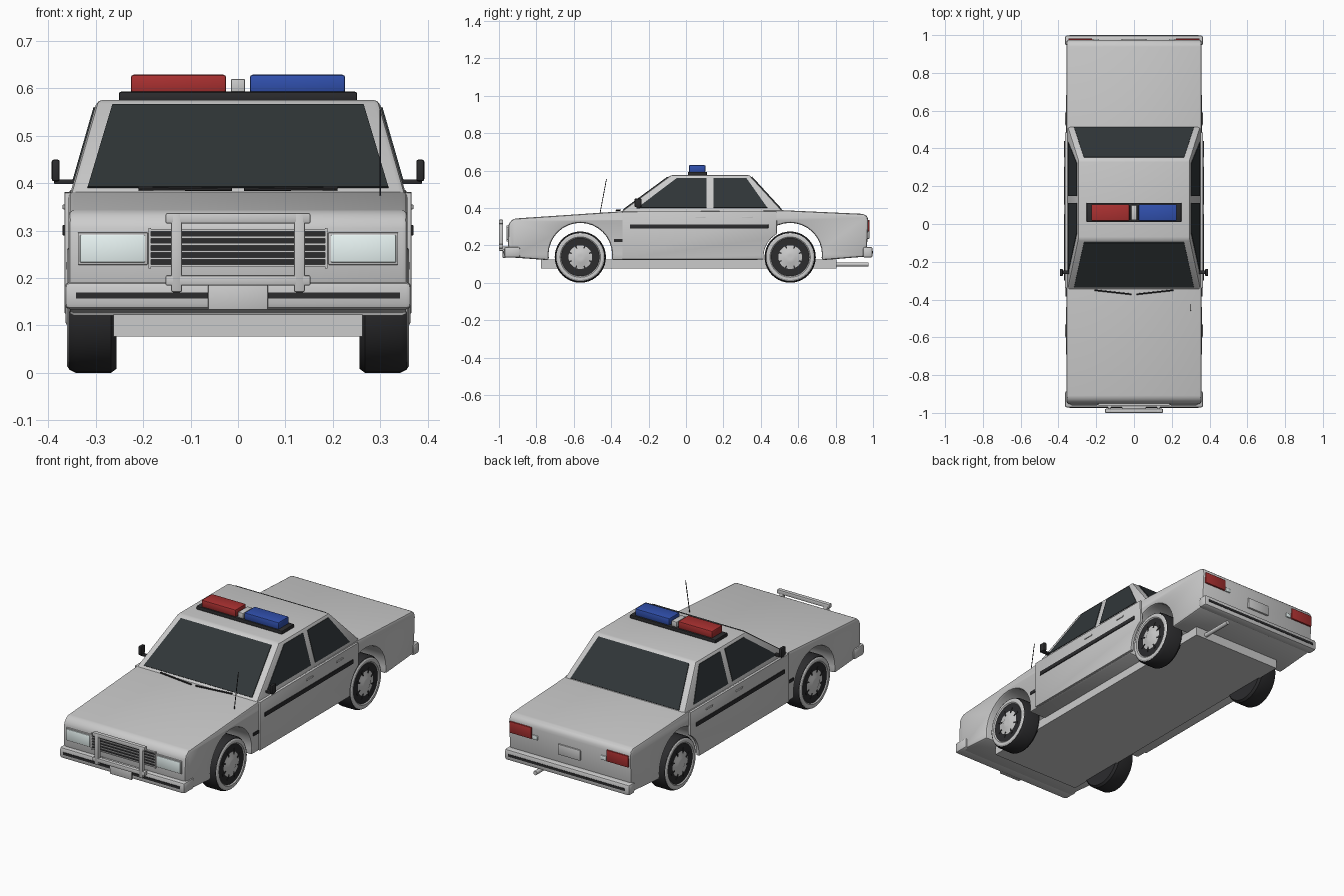
import bpy, bmesh
from math import sin, cos, pi, radians
from mathutils import Vector

if "Cube" in bpy.data.objects:
    bpy.data.objects.remove(bpy.data.objects["Cube"])


def colour(name, r, g, b):
    m = bpy.data.materials.new(name)
    m.diffuse_color = (r, g, b, 1)
    m.use_nodes = True
    m.node_tree.nodes["Principled BSDF"].inputs["Base Color"].default_value = m.diffuse_color
    return m


BLACK = colour("black_trim", 0.025, 0.025, 0.027)
GLASS = colour("dark_glass", 0.03, 0.037, 0.04)
RED = colour("red_lens", 0.4, 0.03, 0.03)
BLUE = colour("blue_lens", 0.03, 0.08, 0.42)
CLEAR = colour("clear_lens", 0.82, 0.92, 0.91)


def finish(name, bm, mat=None, bevel=0.0, seg=2):
    bmesh.ops.recalc_face_normals(bm, faces=bm.faces)
    if bevel:
        sharp = [e for e in bm.edges if len(e.link_faces) == 2 and e.calc_face_angle() > 0.42]
        bmesh.ops.bevel(bm, geom=sharp, offset=bevel, segments=seg, profile=0.5,
                        affect='EDGES', clamp_overlap=True)
    me = bpy.data.meshes.new(name)
    bm.to_mesh(me)
    bm.free()
    ob = bpy.data.objects.new(name, me)
    bpy.context.collection.objects.link(ob)
    if mat:
        me.materials.append(mat)
    return ob


def prism(name, pts, vec, mat=None, bevel=0.0, seg=2):
    """Polygon pushed along a vector."""
    bm = bmesh.new()
    a = [bm.verts.new(p) for p in pts]
    b = [bm.verts.new(Vector(p) + Vector(vec)) for p in pts]
    bm.faces.new(a)
    bm.faces.new(b[::-1])
    for i in range(len(a)):
        j = (i + 1) % len(a)
        bm.faces.new((a[i], b[i], b[j], a[j]))
    return finish(name, bm, mat, bevel, seg)


def box(name, x, y, z, mat=None, bevel=0.0):
    pts = [(x[0], y[0], z[0]), (x[1], y[0], z[0]), (x[1], y[1], z[0]), (x[0], y[1], z[0])]
    return prism(name, pts, (0, 0, z[1] - z[0]), mat, bevel)


def span(s, a, b):
    return sorted((s * a, s * b))


def rod(name, p, q, r, mat=None, n=8):
    p, q = Vector(p), Vector(q)
    d = (q - p).normalized()
    u = d.orthogonal().normalized()
    v = d.cross(u)
    ring = [p + r * (cos(2 * pi * i / n) * u + sin(2 * pi * i / n) * v) for i in range(n)]
    return prism(name, ring, q - p, mat)


def lathe(name, prof, s, cy, cz, mat=None, n=40):
    """Profile of (radius, x) turned about the axle."""
    bm = bmesh.new()
    rings = [[bm.verts.new((s * x, cy + r * cos(2 * pi * i / n), cz + r * sin(2 * pi * i / n)))
              for i in range(n)] for r, x in prof]
    for a, b in zip(rings, rings[1:]):
        for i in range(n):
            j = (i + 1) % n
            bm.faces.new((a[i], a[j], b[j], b[i]))
    bm.faces.new(rings[0])
    bm.faces.new(rings[-1])
    return finish(name, bm, mat)


FRONT, REAR, AXLE = -0.565, 0.557, 0.137


def arch(cy, r=0.17, cz=0.15, a0=-10, a1=190, n=18):
    angs = [radians(a0 + (a1 - a0) * i / n) for i in range(n + 1)]
    return [(cy + r * cos(a), cz + r * sin(a)) for a in angs]


# Lower body: side profile with open wheel arches
profile = [(-.93, .135), (-.952, .2), (-.95, .305), (-.943, .325), (-.92, .343), (-.34, .382),
           (.51, .388), (.95, .368), (.97, .355), (.975, .33), (.965, .14)]
profile += arch(REAR) + arch(FRONT)
prism("body", [(-.358, y, z) for y, z in profile], (.716, 0, 0), None, .012)

# Cabin frustum
W0, W1, Z0, Z1 = .352, .297, .385, .576


def t_of(z):
    return (z - Z0) / (Z1 - Z0)


def side_x(z):
    return W0 + (W1 - W0) * t_of(z)


def front_y(z):
    return -.34 + .26 * t_of(z)


def rear_y(z):
    return .515 - .175 * t_of(z)


bm = bmesh.new()
lo, hi = [[bm.verts.new((sx * side_x(z), f(z), z)) for sx, f in
           ((-1, front_y), (1, front_y), (1, rear_y), (-1, rear_y))] for z in (.37, Z1)]
bm.faces.new(lo)
bm.faces.new(hi)
for i in range(4):
    j = (i + 1) % 4
    bm.faces.new((lo[i], lo[j], hi[j], hi[i]))
finish("cabin", bm, None, .012)

# Front and rear glass
for name, f, d in (("windshield", front_y, -1), ("rear_window", rear_y, 1)):
    pts = [(x, f(z), z) for x, z in ((-.317, .39), (.317, .39), (.265, .564), (-.265, .564))]
    prism(name, pts, (0, .003 * d, .003), GLASS)

# Parts repeated on both sides
door = [(-.34, .125), (-.34, .38), (.485, .382)]
door += arch(REAR, .143, AXLE, 120, 184, 8) + [(.41, .125)]
for s in (-1, 1):
    prism("door_panel", [(s * .35, y, z) for y, z in door], (s * .016, 0, 0), None, .004)
    for name, win in (("front_side_window", [(-.26, .4), (.11, .4), (.11, .56), (-.048, .56)]),
                      ("rear_side_window", [(.147, .4), (.435, .4), (.322, .56), (.147, .56)])):
        prism(name, [(s * side_x(z), y, z) for y, z in win], (s * .003, 0, .001), GLASS)
    box("side_strip", span(s, .36, .37), (-.3, .44), (.29, .312), BLACK, .002)
    box("side_marker", span(s, .35, .362), (-.385, -.33), (.218, .234), BLACK)
    for y in (.05, .3):
        box("door_handle", span(s, .36, .37), (y, y + .055), (.345, .355), None, .002)
    # Mirrors
    box("mirror_arm", span(s, .34, .388), (-.265, -.245), (.398, .408), BLACK, .002)
    box("mirror", span(s, .376, .393), (-.275, -.238), (.404, .45), BLACK, .005)
    # Headlights and tail lights
    box("headlight_frame", span(s, .19, .338), (-.957, -.93), (.228, .296), None, .002)
    box("headlight", span(s, .196, .333), (-.96, -.94), (.233, .291), CLEAR, .002)
    box("tail_light", span(s, .22, .347), (.95, .981), (.275, .335), RED, .002)
    box("reverse_light", span(s, .185, .216), (.95, .979), (.275, .297), CLEAR, .002)
    # Push bar uprights
    box("push_bar_upright", span(s, .118, .141), (-1, -.978), (.17, .337), None, .004)
    box("push_bar_mount", span(s, .122, .137), (-.98, -.95), (.175, .195))
    # Wipers
    rod("wiper", (s * .013, -.372, .387), (s * .21, -.35, .389), .004, BLACK, 6)
    # Wheels
    for cy in (FRONT, REAR):
        lathe("tyre", [(.1, .256), (.128, .256), (.137, .268), (.137, .342), (.13, .356), (.11, .356)],
              s, cy, AXLE, BLACK)
        lathe("wheel_rim", [(.127, .345), (.128, .357), (.122, .361), (.108, .361), (.1, .354),
                            (.045, .357), (.03, .364), (.012, .364)], s, cy, AXLE)
        for k in range(8):
            a = 2 * pi * (k + .5) / 8
            d, n = Vector((0, cos(a), sin(a))), Vector((0, -sin(a), cos(a)))
            c = Vector((s * .353, cy, AXLE))
            prism("wheel_slot", [c + d * .05 + n * .003, c + d * .08 + n * .006,
                                 c + d * .08 - n * .006, c + d * .05 - n * .003],
                  (s * .0055, 0, 0), BLACK)

# Chassis floor and exhaust
box("chassis", (-.263, .263), (-.775, .805), (.077, .125))
rod("exhaust", (.2, .78, .098), (.2, .975, .098), .011, None, 14)

# Bumpers with black rub strips and plates
box("front_bumper", (-.366, .366), (-.972, -.885), (.134, .192), None, .012)
box("front_bumper_strip", (-.342, .342), (-.975, -.96), (.157, .17), BLACK)
box("front_plate", (-.063, .063), (-.98, -.965), (.133, .185), None, .002)
box("rear_bumper", (-.366, .366), (.945, .998), (.134, .192), None, .012)
box("rear_bumper_strip", (-.342, .342), (.985, 1.0), (.157, .17), BLACK)
box("rear_plate", (-.065, .065), (.96, .98), (.235, .29), None, .002)

# Grille
box("grille_back", (-.183, .183), (-.9545, -.93), (.225, .302), BLACK)
for i in range(6):
    z = .224 + i * .0148
    box("grille_slat", (-.183, .183), (-.96, -.94), (z, z + .005))
for x in (-.189, .183):
    box("grille_side", (x, x + .006), (-.96, -.94), (.22, .306))

# Push bar crossbars
box("push_bar_top", (-.153, .153), (-1, -.978), (.315, .337), None, .004)
box("push_bar_bottom", (-.153, .153), (-1, -.978), (.184, .206), None, .004)

# Roof light bar
box("light_bar_base", (-.251, .251), (.01, .112), (.572, .593), BLACK, .004)
box("red_beacon", (-.226, -.025), (.016, .104), (.59, .629), RED, .006)
box("blue_beacon", (.025, .226), (.016, .104), (.59, .629), BLUE, .006)
box("light_bar_speaker", (-.015, .015), (.02, .1), (.59, .62), None, .003)

# Antenna
rod("antenna", (.3, -.46, .37), (.3, -.425, .555), .002, BLACK, 6)

# Smooth curved parts, keep hard edges
for ob in bpy.data.objects:
    ob.select_set(True)
bpy.context.view_layer.objects.active = bpy.data.objects["body"]
bpy.ops.object.shade_smooth_by_angle(angle=radians(32))
